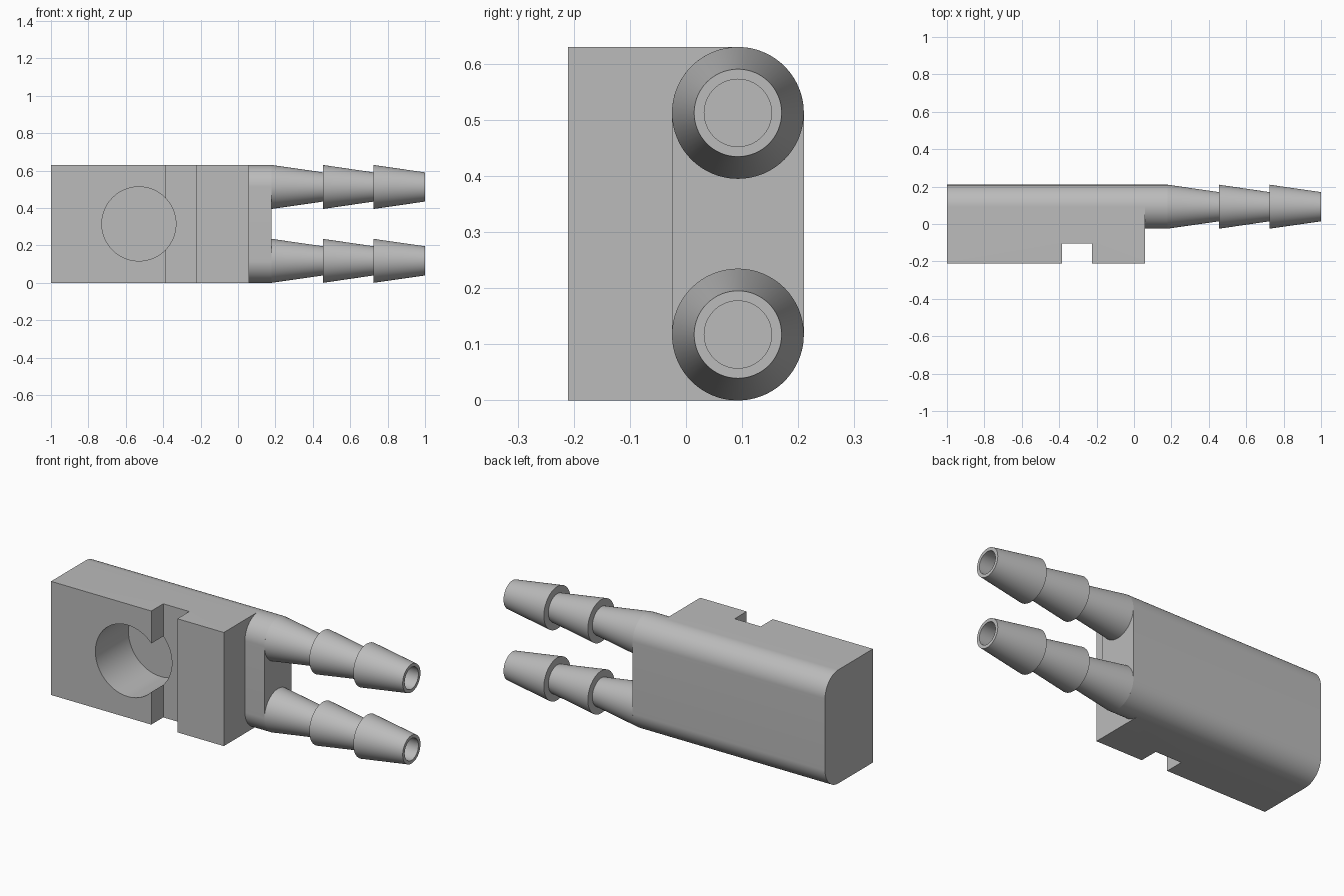
import bpy, bmesh, math
from mathutils import Vector

cube = bpy.data.objects.get("Cube")
if cube:
    bpy.data.objects.remove(cube, do_unlink=True)

grey = bpy.data.materials.new("light grey")
grey.use_nodes = True
colour = (0.5, 0.5, 0.5, 1)
grey.diffuse_color = colour
grey.node_tree.nodes["Principled BSDF"].inputs["Base Color"].default_value = colour

R = 0.1175            # outer radius of the barbs and rounded edges
H = 0.63              # height of the block
FRONT, BACK = -0.21, 0.21
CY = BACK - R         # y of the tube axes
LOW, HIGH = R, H - R  # z of the tube axes


def finish(name, bm):
    bmesh.ops.remove_doubles(bm, verts=bm.verts, dist=1e-5)
    bmesh.ops.recalc_face_normals(bm, faces=bm.faces)
    mesh = bpy.data.meshes.new(name)
    bm.to_mesh(mesh)
    bm.free()
    mesh.materials.append(grey)
    obj = bpy.data.objects.new(name, mesh)
    bpy.context.collection.objects.link(obj)
    return obj


def smooth(obj):
    bpy.ops.object.select_all(action="DESELECT")
    obj.select_set(True)
    bpy.context.view_layer.objects.active = obj
    bpy.ops.object.shade_smooth_by_angle(angle=math.radians(25))


def extrude_x(name, profile, x0, x1):
    bm = bmesh.new()
    face = bm.faces.new([bm.verts.new((x0, y, z)) for y, z in profile])
    new = bmesh.ops.extrude_face_region(bm, geom=[face])["geom"]
    moved = [v for v in new if isinstance(v, bmesh.types.BMVert)]
    bmesh.ops.translate(bm, verts=moved, vec=(x1 - x0, 0, 0))
    return finish(name, bm)


def arc(z, start, end, steps=24):
    angles = [math.radians(start + (end - start) * i / steps) for i in range(steps + 1)]
    return [(CY + R * math.cos(a), z + R * math.sin(a)) for a in angles]


def cut(target, cutter):
    cutter.hide_render = True
    cutter.hide_set(True)
    mod = target.modifiers.new(cutter.name, "BOOLEAN")
    mod.operation = "DIFFERENCE"
    mod.solver = "EXACT"
    mod.object = cutter
    bpy.context.view_layer.objects.active = target
    bpy.ops.object.modifier_apply(modifier=mod.name)
    bpy.data.objects.remove(cutter, do_unlink=True)


# Block with two rounded rear edges
body = extrude_x("body", [(FRONT, 0)] + arc(LOW, -90, 0) + arc(HIGH, 0, 90) + [(FRONT, H)], -1, 0.06)

# Slot across the front
slot = extrude_x("slot_cutter", [(-0.4, -0.1), (-0.105, -0.1), (-0.105, 0.8), (-0.4, 0.8)], -0.385, -0.225)
cut(body, slot)

# Blind round pocket in the front
bpy.ops.mesh.primitive_cylinder_add(vertices=96, radius=0.198, depth=0.5,
                                    location=(-0.53, 0.08 - 0.25, H / 2),
                                    rotation=(math.pi / 2, 0, 0))
pocket = bpy.context.object
pocket.name = "pocket_cutter"
pocket.data.materials.append(grey)
cut(body, pocket)
smooth(body)

# Rounded neck joining both tubes
neck = extrude_x("neck", arc(LOW, -180, 0, 48) + arc(HIGH, 0, 180, 48), 0.06, 0.18)
smooth(neck)

# Barbed hollow tubes, as (x, radius) profile turned about the tube axis
NARROW, BORE = 0.078, 0.06
profile = [(0.18, 0), (0.18, R), (0.455, NARROW), (0.455, R), (0.725, NARROW),
           (0.725, R), (1.0, NARROW), (1.0, BORE), (0.2, BORE), (0.2, 0)]
for name, z in (("lower_barbed_tube", LOW), ("upper_barbed_tube", HIGH)):
    bm = bmesh.new()
    verts = [bm.verts.new((x, CY + r, z)) for x, r in profile]
    edges = [bm.edges.new(pair) for pair in zip(verts, verts[1:])]
    bmesh.ops.spin(bm, geom=verts + edges, cent=Vector((0, CY, z)), axis=(1, 0, 0),
                   angle=math.tau, steps=64, use_merge=False)
    smooth(finish(name, bm))
